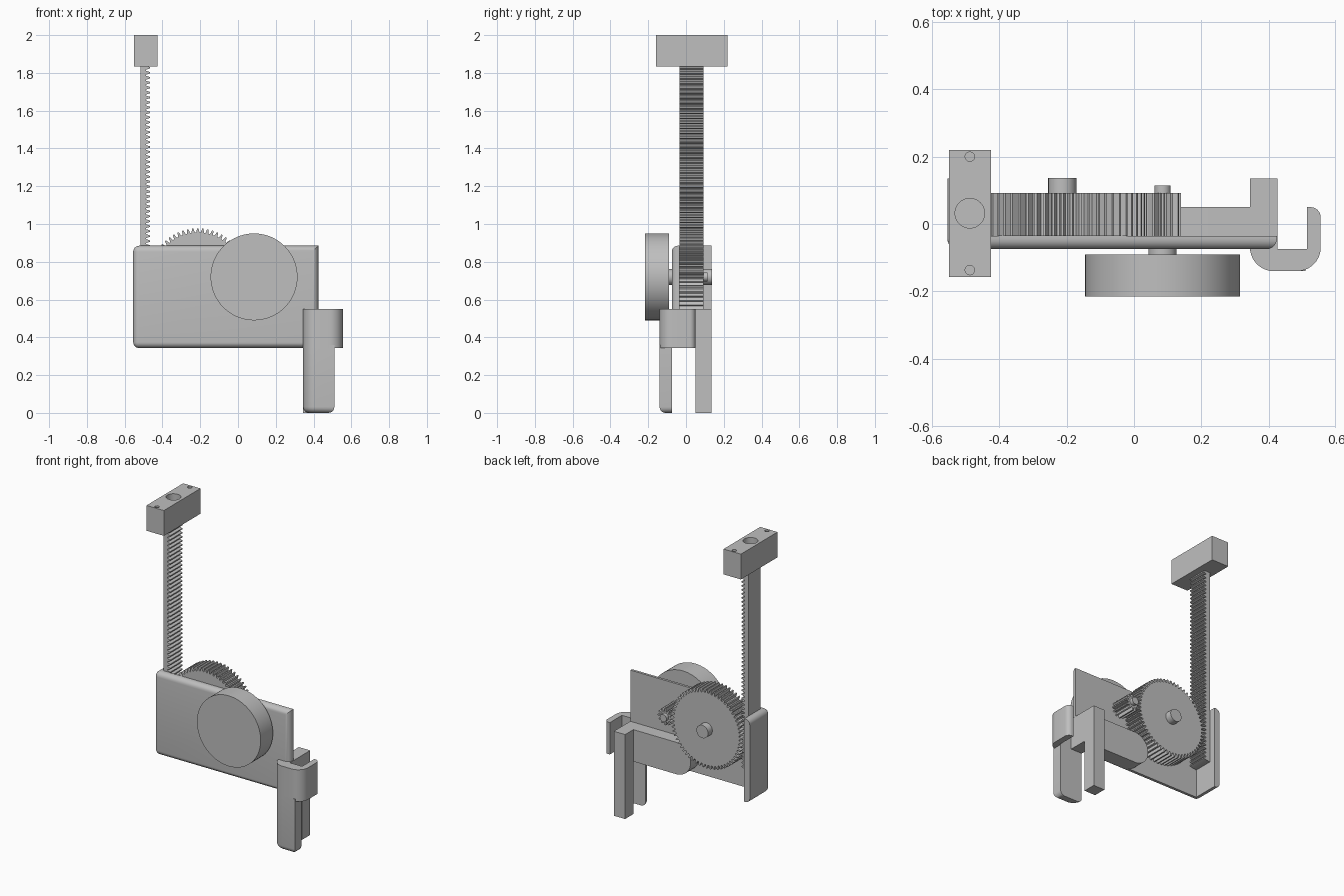
import bpy, bmesh, math
from mathutils import Vector

if "Cube" in bpy.data.objects:
    bpy.data.objects.remove(bpy.data.objects["Cube"])

grey = bpy.data.materials.new("plain_grey")
grey.diffuse_color = (0.52, 0.52, 0.52, 1)
grey.use_nodes = True
grey.node_tree.nodes["Principled BSDF"].inputs["Base Color"].default_value = grey.diffuse_color


def finish(name, bm):
    bmesh.ops.recalc_face_normals(bm, faces=bm.faces)
    me = bpy.data.meshes.new(name)
    bm.to_mesh(me)
    bm.free()
    me.materials.append(grey)
    ob = bpy.data.objects.new(name, me)
    bpy.context.collection.objects.link(ob)
    return ob


def smooth(ob):
    bpy.ops.object.select_all(action='DESELECT')
    ob.select_set(True)
    bpy.context.view_layer.objects.active = ob
    bpy.ops.object.shade_smooth_by_angle(angle=math.radians(30))


def prism_bm(pts, axis, lo, hi):
    """Extrude a 2D outline: axis 'y' takes (x, z), axis 'z' takes (x, y)."""
    bm = bmesh.new()
    at = (lambda p: (p[0], lo, p[1])) if axis == 'y' else (lambda p: (p[0], p[1], lo))
    face = bm.faces.new([bm.verts.new(at(p)) for p in pts])
    new = bmesh.ops.extrude_face_region(bm, geom=[face])['geom']
    step = Vector((0, hi - lo, 0)) if axis == 'y' else Vector((0, 0, hi - lo))
    bmesh.ops.translate(bm, vec=step, verts=[v for v in new if isinstance(v, bmesh.types.BMVert)])
    return bm


def prism(name, pts, axis, lo, hi):
    ob = finish(name, prism_bm(pts, axis, lo, hi))
    smooth(ob)
    return ob


def arc(cx, cy, r, a0, a1, n=10):
    return [(cx + r * math.cos(math.radians(a0 + (a1 - a0) * i / n)),
             cy + r * math.sin(math.radians(a0 + (a1 - a0) * i / n))) for i in range(n + 1)]


def circle(cx, cy, r, n=48):
    return arc(cx, cy, r, 0, 360, n)[:-1]


def rect(x0, x1, y0, y1):
    return [(x0, y0), (x1, y0), (x1, y1), (x0, y1)]


def gear(cx, cz, root, tip, teeth):
    pts = []
    for i in range(teeth):
        for f, r in ((-0.36, root), (-0.13, tip), (0.13, tip), (0.36, root)):
            a = 2 * math.pi * (i + f) / teeth
            pts.append((cx + r * math.cos(a), cz + r * math.sin(a)))
    return pts


def cut(ob, cutters):
    for c in cutters:
        c.hide_render = True
        m = ob.modifiers.new("cut", 'BOOLEAN')
        m.operation, m.solver, m.object = 'DIFFERENCE', 'EXACT', c
        bpy.context.view_layer.objects.active = ob
        bpy.ops.object.modifier_apply(modifier=m.name)
        bpy.data.objects.remove(c)
    smooth(ob)


# Housing: front plate and left side wall with rounded outer edges
bm = prism_bm(rect(-0.555, 0.425, 0.343, 0.885), 'y', -0.075, 0.135)
edges = []
for e in bm.edges:
    mid = (e.verts[0].co + e.verts[1].co) / 2
    if mid.y < -0.07 or (abs(mid.y - 0.03) < 0.01 and mid.x < -0.5):
        edges.append(e)
bmesh.ops.bevel(bm, geom=edges, offset=0.032, segments=6, profile=0.5, affect='EDGES')
housing = finish("housing", bm)
cut(housing, [prism("housing_cutter", rect(-0.515, 1, 0, 1.2), 'y', -0.035, 0.5)])

# Head block with one large and two small blind holes
head = prism("head_block", rect(-0.55, -0.425, -0.158, 0.22), 'z', 1.835, 2.0)
cut(head, [prism("hole_cutter", circle(-0.488, y, r, 32), 'z', 1.9, 2.1)
           for y, r in ((0.032, 0.044), (0.2, 0.014), (-0.137, 0.014))])

# Toothed rack
bottom, top, count = 0.53, 1.84, 50
pitch = (top - bottom) / count
rack = [(-0.515, top), (-0.515, bottom)]
for i in range(count):
    z = bottom + i * pitch
    rack += [(x, z + f * pitch) for x, f in
             ((-0.486, 0.12), (-0.466, 0.36), (-0.466, 0.64), (-0.486, 0.88))]
rack += [(-0.486, top)]
prism("rack", rack, 'y', -0.035, 0.092)

# Gears and their axles
GX, PX, CZ = -0.213, 0.085, 0.72
prism("large_gear", gear(GX, CZ, 0.235, 0.257, 60), 'y', -0.035, 0.092)
prism("large_gear_axle", circle(GX, CZ, 0.042), 'y', -0.07, 0.137)
prism("pinion", gear(PX, CZ, 0.034, 0.055, 12), 'y', -0.035, 0.092)
prism("pinion_axle", circle(PX, CZ, 0.024), 'y', -0.07, 0.115)

# Round dial on its shaft
prism("dial_shaft", circle(PX, CZ, 0.042), 'y', -0.1, -0.05)
prism("dial", circle(PX, CZ, 0.23, 80), 'y', -0.216, -0.09)

# Support arm with a rounded end
prism("support_arm", arc(0.035, 0.447, 0.104, 90, 270, 20) + [(0.36, 0.343), (0.36, 0.551)],
      'y', -0.04, 0.05)

# Hooked clip
hook = [(0.345, 0.05)] + arc(0.415, -0.07, 0.07, 180, 270) + arc(0.485, -0.07, 0.07, 270, 360)
hook += arc(0.525, 0.02, 0.03, 0, 90, 8)
hook += [(0.515, 0.05), (0.515, -0.075), (0.427, -0.075), (0.427, 0.05)]
prism("clip_hook", hook, 'z', 0.343, 0.551)

# Legs under the clip
prism("back_leg", rect(0.345, 0.427, 0.05, 0.135), 'z', 0, 0.551)
leg = [(0.345, -0.075)] + arc(0.415, -0.07, 0.07, 180, 270)[1:] + [(0.51, -0.14), (0.51, -0.075)]
bm = prism_bm(leg, 'z', 0, 0.36)
low = [e for e in bm.edges if all(v.co.z < 0.01 for v in e.verts)
       and sum(v.co.y for v in e.verts) / 2 < -0.0755]
bmesh.ops.bevel(bm, geom=low, offset=0.032, segments=5, profile=0.5, affect='EDGES')
smooth(finish("front_leg", bm))
